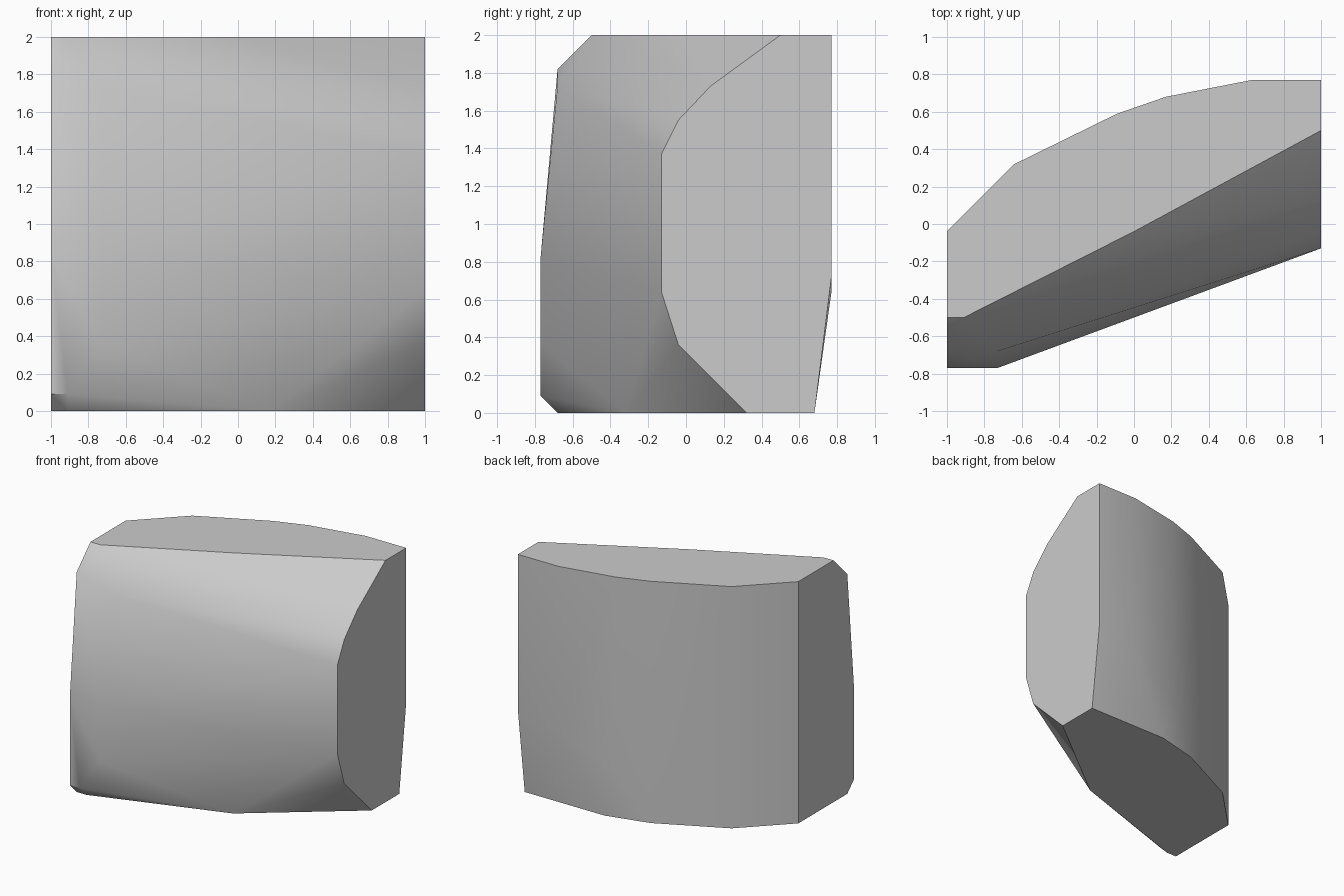
import bpy, bmesh
from math import radians

cube = bpy.data.objects.get("Cube")
if cube:
    bpy.data.objects.remove(cube, do_unlink=True)

# Stone material
grey = bpy.data.materials.new("plain grey")
grey.use_nodes = True
color = (0.6, 0.6, 0.6, 1)
grey.diffuse_color = color
grey.node_tree.nodes["Principled BSDF"].inputs["Base Color"].default_value = color

# Flat end outlines (y, z)
left_end = [(.5, 2), (.13, 1.73), (-.04, 1.55), (-.13, 1.37), (-.13, .64),
            (-.04, .36), (.32, 0), (.68, 0), (.77, .72), (.77, 2)]
right_end = [(-.04, 2), (-.5, 2), (-.68, 1.82), (-.77, .82),
             (-.77, .09), (-.68, 0), (-.04, 0)]
# Curved back and front edges of the top and base (x, y)
top = [(-.64, .32), (-.09, .59), (.17, .68), (.63, .77), (0, -.04), (-.91, -.5)]
base = [(-.64, .32), (-.09, .59), (.27, .68), (.18, -.32), (-.91, -.68)]
# Corners worn into the front and back
worn = [(-.91, -.77, .09), (-.73, -.77, .36), (-.73, -.77, .82),
        (-.73, -.68, 1.73), (.63, .77, .64), (.17, .68, .4)]

points = ([(1, y, z) for y, z in left_end] + [(-1, y, z) for y, z in right_end]
          + [(x, y, 2) for x, y in top] + [(x, y, 0) for x, y in base] + worn)

# Wrap the corners into one solid chunk
bm = bmesh.new()
for p in points:
    bm.verts.new(p)
hull = bmesh.ops.convex_hull(bm, input=bm.verts)
loose = [v for v in bm.verts if not v.link_faces]
bmesh.ops.delete(bm, geom=loose, context='VERTS')
bmesh.ops.dissolve_limit(bm, angle_limit=radians(0.5), verts=bm.verts, edges=bm.edges)
bmesh.ops.recalc_face_normals(bm, faces=bm.faces)


def is_cap(face):
    n = face.normal
    return abs(n.x) > .999 or abs(n.z) > .999


# Smooth sides, crisp flat ends, top and base
for f in bm.faces:
    f.smooth = not is_cap(f)
for e in bm.edges:
    capped = any(is_cap(f) for f in e.link_faces)
    e.smooth = not capped and e.calc_face_angle(0) < radians(43)

mesh = bpy.data.meshes.new("stone_chunk")
bm.to_mesh(mesh)
bm.free()
mesh.materials.append(grey)
chunk = bpy.data.objects.new("stone_chunk", mesh)
bpy.context.collection.objects.link(chunk)
